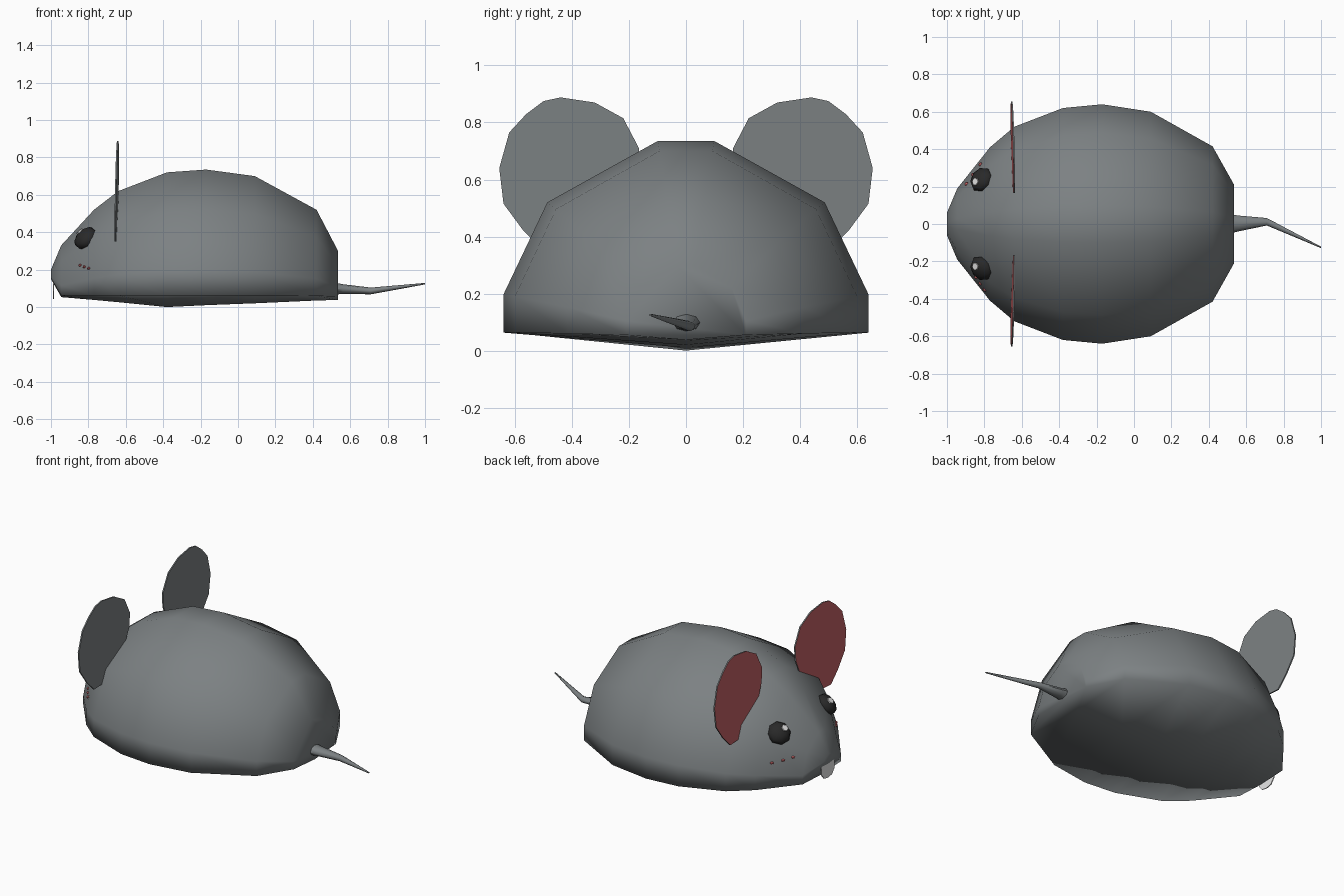
import bpy, bmesh, math
from mathutils import Vector, Matrix

if "Cube" in bpy.data.objects:
    bpy.data.objects.remove(bpy.data.objects["Cube"])


def material(name, rgb):
    m = bpy.data.materials.new(name)
    m.diffuse_color = (*rgb, 1)
    m.use_nodes = True
    m.node_tree.nodes["Principled BSDF"].inputs["Base Color"].default_value = m.diffuse_color
    return m


GREY = material("grey fur", (0.202, 0.22, 0.227))
RED = material("soft red", (0.55, 0.121, 0.128))
BLACK = material("eye black", (0.022, 0.022, 0.022))
WHITE = material("white", (0.8, 0.8, 0.8))


def finish(bm, name, mats, smooth=None, rule=None):
    bmesh.ops.recalc_face_normals(bm, faces=bm.faces)
    bm.normal_update()
    if rule:
        for f in bm.faces:
            f.material_index = rule(f)
    me = bpy.data.meshes.new(name)
    bm.to_mesh(me)
    bm.free()
    for m in mats:
        me.materials.append(m)
    ob = bpy.data.objects.new(name, me)
    bpy.context.collection.objects.link(ob)
    if smooth:
        bpy.ops.object.select_all(action='DESELECT')
        ob.select_set(True)
        bpy.context.view_layer.objects.active = ob
        bpy.ops.object.shade_smooth_by_angle(angle=math.radians(smooth))
    return ob


def loft(name, rings, mat, smooth):
    bm = bmesh.new()
    loops = [[bm.verts.new(p) for p in r] for r in rings]
    n = len(loops[0])
    for a, b in zip(loops, loops[1:]):
        for i in range(n):
            j = (i + 1) % n
            bm.faces.new((a[i], a[j], b[j], b[i]))
    bm.faces.new(loops[0])
    bm.faces.new(loops[-1])
    return finish(bm, name, [mat], smooth)


def plate(name, outline, thickness, mats, rule=None):
    """Flat outline pushed along +x to a thin plate."""
    bm = bmesh.new()
    f = bm.faces.new([bm.verts.new(p) for p in outline])
    ext = bmesh.ops.extrude_face_region(bm, geom=[f])
    verts = [v for v in ext["geom"] if isinstance(v, bmesh.types.BMVert)]
    bmesh.ops.translate(bm, verts=verts, vec=(thickness, 0, 0))
    return finish(bm, name, mats, None, rule)


# Body: x, half width, top, rim height, keel height
stations = [
    (-1.00, 0.06, 0.20, 0.155, 0.15),
    (-0.945, 0.19, 0.33, 0.062, 0.053),
    (-0.77, 0.41, 0.52, 0.063, 0.038),
    (-0.64, 0.52, 0.62, 0.063, 0.026),
    (-0.38, 0.62, 0.72, 0.063, 0.0),
    (-0.17, 0.64, 0.735, 0.063, 0.01),
    (0.09, 0.60, 0.70, 0.063, 0.02),
    (0.42, 0.415, 0.52, 0.06, 0.035),
    (0.535, 0.21, 0.30, 0.055, 0.038),
]


def section(x, w, top, rim, keel):
    half = [(1, 0), (1, 0.2), (0.76, 0.68), (0.155, 1)]
    side = [(w * a, rim + (top - rim) * b) for a, b in half]
    pts = [(0, keel)] + side + [(-y, z) for y, z in reversed(side)]
    return [(x, y, z) for y, z in pts]


loft("body", [section(*s) for s in stations], GREY, 100)


def cheek_y(x, z):
    """Half width of the body surface on the cheek."""
    t = (x + 0.945) / 0.175
    rise = (z - 0.063) / (0.267 + 0.19 * t)
    return (0.19 + 0.22 * t) * (1 - 0.24 * max(0, rise - 0.2) / 0.48)


# Tail: x, y, z, half width, half height
tail = [(0.50, 0, 0.10, 0.055, 0.035), (0.56, 0.003, 0.096, 0.042, 0.026),
        (0.71, 0.012, 0.086, 0.02, 0.018), (1.0, -0.125, 0.125, 0.004, 0.004)]
loft("tail", [[(x, y + ry * math.cos(k * math.pi / 4), z + rz * math.sin(k * math.pi / 4))
               for k in range(8)] for x, y, z, ry, rz in tail], GREY, 60)

# Front tooth plate
plate("tooth", [(-0.99, y, z) for y, z in
                [(-0.065, 0.15), (-0.065, 0.085), (-0.04, 0.052), (0, 0.044),
                 (0.04, 0.052), (0.065, 0.085), (0.065, 0.15)]], 0.006, [WHITE])

ear_outline = [(0.655, 0.64), (0.62, 0.765), (0.56, 0.83), (0.5, 0.875), (0.44, 0.888),
               (0.32, 0.87), (0.22, 0.815), (0.165, 0.71), (0.17, 0.62), (0.22, 0.5),
               (0.32, 0.4), (0.42, 0.355), (0.5, 0.35), (0.57, 0.42), (0.64, 0.515)]
cheek_marks = {-1: [(-0.843, 0.223), (-0.82, 0.215), (-0.797, 0.207)],
               1: [(-0.82, 0.212), (-0.86, 0.218), (-0.895, 0.228)]}

for s, side in ((-1, "left"), (1, "right")):
    # Ear: grey back, red front
    plate(side + "_ear",
          [(-0.646 - 0.012 * (y - 0.16) / 0.5 + 0.01 * (z - 0.62) / 0.5, s * y, z)
           for y, z in ear_outline], 0.008, [GREY, RED],
          lambda f: 1 if f.normal.x < -0.7 else 0)

    # Eye: flattened ball lying on the face
    centre = Vector((-0.813, s * 0.237, 0.368))
    n = Vector((-0.6, s * 0.45, 0.66)).normalized()
    turn = n.to_track_quat('Z', 'Y').to_matrix().to_4x4()
    bm = bmesh.new()
    bmesh.ops.create_uvsphere(bm, u_segments=8, v_segments=6, radius=1)
    bmesh.ops.transform(bm, verts=bm.verts, matrix=Matrix.Translation(centre) @ turn
                        @ Matrix.Diagonal((0.071, 0.071, 0.045, 1)))
    finish(bm, side + "_eye", [BLACK], 60)

    # Eye highlight
    e = Vector((-0.3, -s * 0.8, 0.3)).normalized()
    tilt = (n + e * 0.4).normalized().to_track_quat('Z', 'Y').to_matrix().to_4x4()
    bm = bmesh.new()
    bmesh.ops.create_cone(bm, cap_ends=True, segments=6, radius1=0.021, radius2=0.021,
                          depth=0.008)
    bmesh.ops.transform(bm, verts=bm.verts, matrix=Matrix.Translation(
        centre + e * 0.032 + n * 0.04) @ tilt)
    finish(bm, side + "_eye_highlight", [WHITE])

    # Cheek dots
    for k, (x, z) in enumerate(cheek_marks[s]):
        bm = bmesh.new()
        bmesh.ops.create_icosphere(bm, subdivisions=1, radius=0.012, matrix=Matrix.Translation(
            (x, s * cheek_y(x, z), z)) @ Matrix.Diagonal((1, 1, 0.7, 1)))
        finish(bm, f"{side}_cheek_dot_{k + 1}", [RED])
